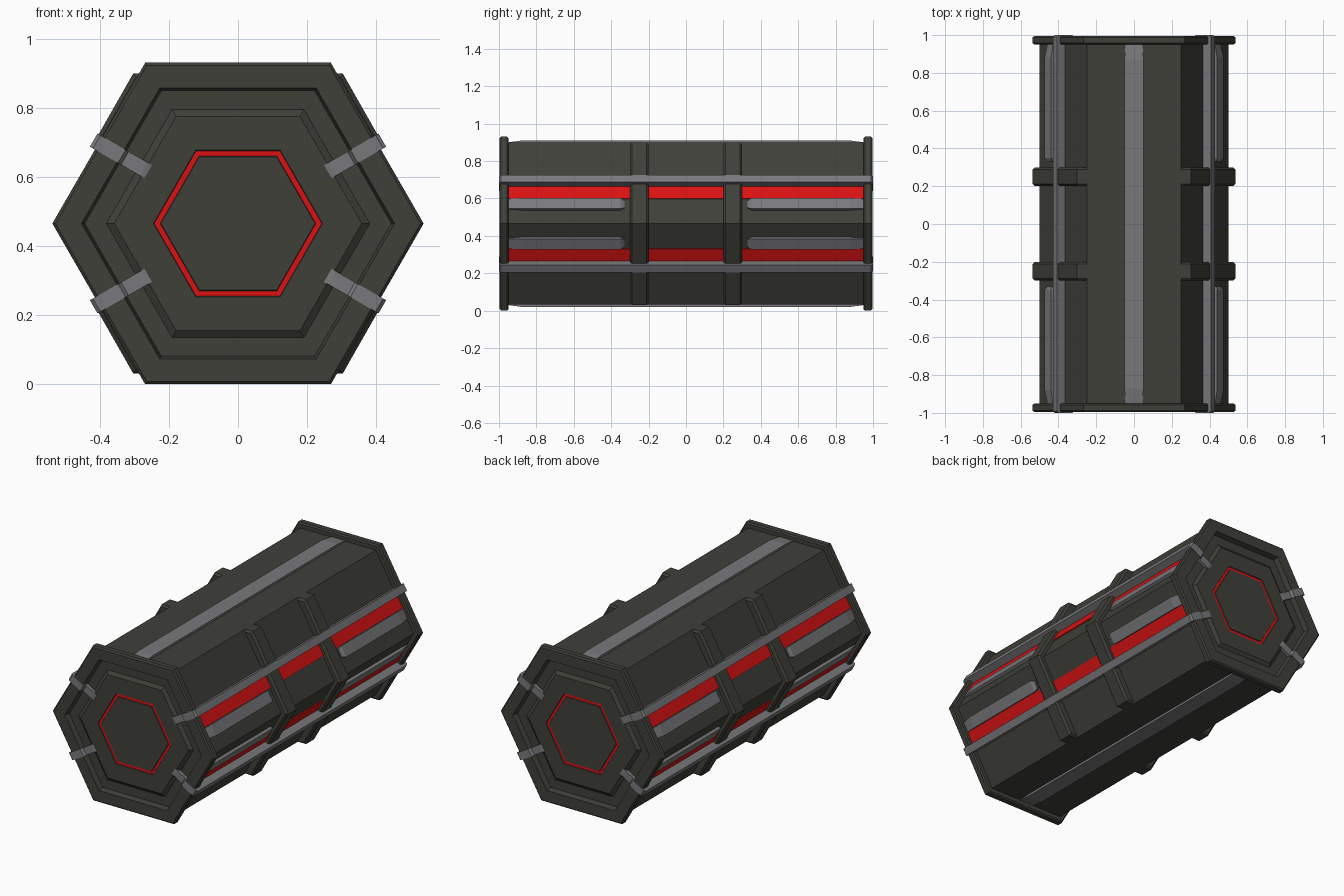
import bpy, bmesh
from math import sin, cos, radians

if "Cube" in bpy.data.objects:
    bpy.data.objects.remove(bpy.data.objects["Cube"])

ZC = 0.465
C30 = cos(radians(30))


def material(name, col):
    m = bpy.data.materials.new(name)
    m.diffuse_color = (*col, 1)
    m.use_nodes = True
    m.node_tree.nodes["Principled BSDF"].inputs["Base Color"].default_value = m.diffuse_color
    return m


DARK = material("dark_olive_metal", (0.05, 0.05, 0.042))
GREY = material("mid_grey_metal", (0.19, 0.19, 0.20))
RED = material("red_light", (0.70, 0.006, 0.006))


def loft(name, rings, mats, red_band=None):
    """Skin a list of equal-length closed rings and cap both ends."""
    bm = bmesh.new()
    rows = [[bm.verts.new(p) for p in r] for r in rings]
    n = len(rows[0])
    for i in range(len(rows) - 1):
        for k in range(n):
            f = bm.faces.new((rows[i][k], rows[i][(k + 1) % n],
                              rows[i + 1][(k + 1) % n], rows[i + 1][k]))
            if red_band == i:
                f.material_index = 1
    bm.faces.new(rows[0])
    bm.faces.new(rows[-1])
    bmesh.ops.recalc_face_normals(bm, faces=bm.faces)
    me = bpy.data.meshes.new(name)
    bm.to_mesh(me)
    bm.free()
    for m in mats:
        me.materials.append(m)
    ob = bpy.data.objects.new(name, me)
    bpy.context.collection.objects.link(ob)
    return ob


def hexagon(a, y):
    r = a / C30
    return [(r * cos(radians(60 * k)), y, ZC + r * sin(radians(60 * k))) for k in range(6)]


def on_face(ang, a, t, y):
    """Point at distance a from the axis and offset t along a hexagon side."""
    c, s = cos(radians(ang)), sin(radians(ang))
    return (a * c - t * s, y, ZC + a * s + t * c)


def bar(name, ang, sections, mat, sign=1):
    """Box-like bar running along y; sections are (y, t0, t1, a0, a1)."""
    rings = [[on_face(ang, a, sign * t, y) for a, t in
              ((a0, t0), (a1, t0), (a1, t1), (a0, t1))]
             for y, t0, t1, a0, a1 in sections]
    return loft(name, rings, [mat])


# Main hexagonal body
loft("body", [hexagon(0.433, -0.955), hexagon(0.433, 0.955)], [DARK])

# End caps: bevelled rim, recess, raised plate and red hexagon ring
cap = [(0.40, 0.95), (0.457, 0.95), (0.465, 0.957), (0.465, 0.988), (0.457, 0.996),
       (0.392, 0.996), (0.384, 0.965), (0.33, 0.965), (0.31, 0.98),
       (0.212, 0.98), (0.21, 0.976), (0.195, 0.976), (0.193, 0.98)]
for side, s in (("front", -1), ("back", 1)):
    loft(side + "_end_cap", [hexagon(a, s * d) for a, d in cap], [DARK, RED], 10)

# Grey strips on the flat top and bottom
for label, ang in (("top", 90), ("bottom", 270)):
    bar(label + "_strip", ang, [(-0.95, -0.045, 0.045, 0.42, 0.435),
                                (-0.87, -0.05, 0.05, 0.42, 0.446),
                                (0.87, -0.05, 0.05, 0.42, 0.446),
                                (0.95, -0.045, 0.045, 0.42, 0.435)], GREY)

# Side ribs wrapping both angled faces
half = [(0.2, 0.432), (0.303, 0.434), (0.414, 0.239), (0.413, 0.215), (0.537, 0)]
outline = half + [(x, -z) for x, z in reversed(half[:-1])]
for sx in (-1, 1):
    for yc in (-0.25, 0.25):
        loft("side_rib", [[(sx * x * k, yc + dy, ZC + z * k) for x, z in outline]
                          for k, dy in ((0.975, -0.05), (1, -0.038), (1, 0.038), (0.975, 0.05))],
             [DARK])

# Clamp strip outline (distance from axis, y): along the side, over the rims, into the recess
hook = [(0.482, 0.99), (0.472, 1.0), (0.388, 1.0), (0.378, 0.985),
        (0.315, 0.985), (0.30, 0.982), (0.30, 0.95), (0.425, 0.94)]
clamp = hook + [(a, -y) for a, y in reversed(hook)]

# Details on the four angled side faces
for ang, sign in ((30, -1), (150, 1), (210, -1), (330, 1)):
    loft("clamp_strip", [[on_face(ang, a, t, y) for a, y in clamp]
                         for t in (-0.022, 0.022)], [GREY])
    for y0, y1 in ((-0.95, -0.3), (-0.2, 0.2), (0.3, 0.95)):
        bar("red_light_panel", ang, [(y, 0.023, 0.098, 0.431, 0.439) for y in (y0, y1)],
            RED, sign)
    for s in (-1, 1):
        bar("side_pad", ang, [(s * 0.33, 0.112, 0.155, 0.425, 0.44),
                              (s * 0.35, 0.10, 0.167, 0.425, 0.45),
                              (s * 0.88, 0.10, 0.167, 0.425, 0.45),
                              (s * 0.95, 0.10, 0.16, 0.425, 0.438)], GREY, sign)
